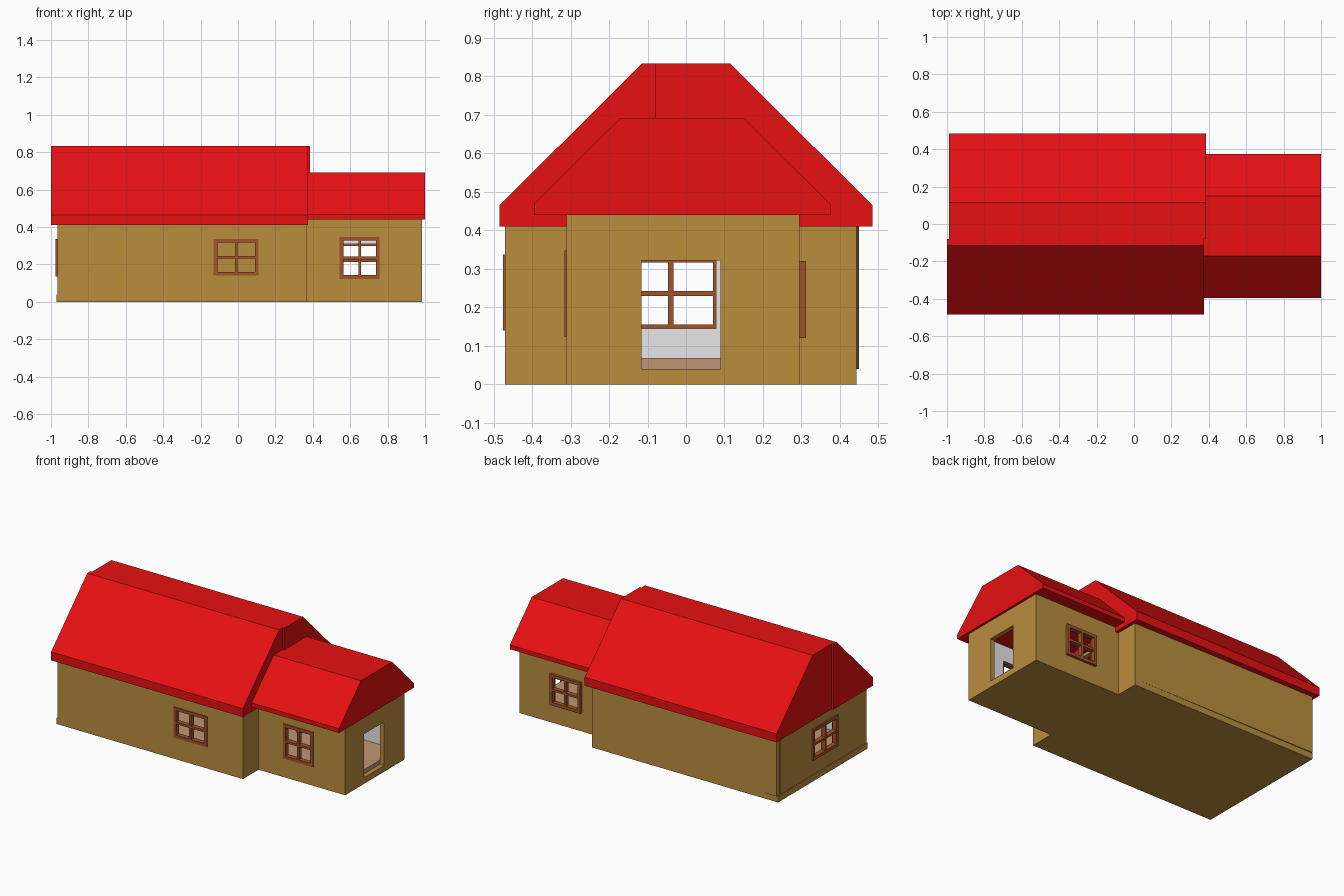
import bpy, bmesh
from mathutils import Vector

cube = bpy.data.objects.get("Cube")
if cube:
    bpy.data.objects.remove(cube, do_unlink=True)


def material(name, r, g, b):
    m = bpy.data.materials.new(name)
    m.use_nodes = True
    m.diffuse_color = (r, g, b, 1)
    m.node_tree.nodes["Principled BSDF"].inputs["Base Color"].default_value = (r, g, b, 1)
    return m


RED = material("roof red", 0.8, 0.005, 0.006)
OCHRE = material("wall ochre", 0.49, 0.27, 0.048)
PLASTER = material("inner plaster", 0.8, 0.8, 0.8)
TAN = material("floor tan", 0.52, 0.31, 0.177)
WOOD = material("window wood", 0.36, 0.085, 0.023)
THICK = 0.03


def finish(name, bm, *mats):
    bmesh.ops.recalc_face_normals(bm, faces=bm.faces)
    mesh = bpy.data.meshes.new(name)
    bm.to_mesh(mesh)
    bm.free()
    for m in mats:
        mesh.materials.append(m)
    ob = bpy.data.objects.new(name, mesh)
    bpy.context.collection.objects.link(ob)
    return ob


def prism(name, outline, offset, mat):
    """Extrude a closed outline of 3D points along an offset."""
    bm = bmesh.new()
    face = bm.faces.new([bm.verts.new(p) for p in outline])
    new = bmesh.ops.extrude_face_region(bm, geom=[face])["geom"]
    bmesh.ops.translate(bm, vec=offset, verts=[v for v in new if isinstance(v, bmesh.types.BMVert)])
    return finish(name, bm, mat)


def box(name, x0, x1, y0, y1, z0, z1, mat):
    outline = [(x0, y0, z0), (x1, y0, z0), (x1, y1, z0), (x0, y1, z0)]
    return prism(name, outline, (0, 0, z1 - z0), mat)


def panel(name, start, along, us, zs, holes, depth, *mats):
    """Upright slab with rectangular holes; depth runs into the house."""
    along = Vector(along).normalized()
    inward = Vector((-along.y, along.x, 0))
    bm = bmesh.new()
    grid = [[bm.verts.new(Vector(start) + along * u + Vector((0, 0, z))) for z in zs] for u in us]
    for i in range(len(us) - 1):
        for j in range(len(zs) - 1):
            if (i, j) not in holes:
                bm.faces.new((grid[i][j], grid[i + 1][j], grid[i + 1][j + 1], grid[i][j + 1]))
    new = bmesh.ops.extrude_face_region(bm, geom=list(bm.faces))["geom"]
    bmesh.ops.translate(bm, vec=inward * depth, verts=[v for v in new if isinstance(v, bmesh.types.BMVert)])
    bmesh.ops.delete(bm, geom=[v for v in bm.verts if not v.link_faces], context='VERTS')
    bmesh.ops.recalc_face_normals(bm, faces=bm.faces)
    if len(mats) > 1:
        for f in bm.faces:
            if f.normal.dot(inward) > 0.9:
                f.material_index = 1
    return finish(name, bm, *mats)


def wall(name, p, q, top, hole=None, inner=PLASTER):
    """Wall from p to q, anticlockwise round the house; hole is (u0, u1, z0, z1)."""
    a, b = Vector((*p, 0)), Vector((*q, 0))
    length, base = (b - a).length, 0.04
    if not hole:
        return panel(name, a, b - a, [0, length], [base, top], [], THICK, OCHRE, inner)
    u0, u1, z0, z1 = hole
    zs = [base, z0, z1, top] if z0 > base else [base, z1, top]
    return panel(name, a, b - a, [0, u0, u1, length], zs, [(1, len(zs) - 3)], THICK, OCHRE, inner)


def window(name, p, along, width, z0, z1, depth=0.03):
    """Four-pane frame."""
    bar, half = 0.02, 0.007

    def steps(lo, hi):
        mid = (lo + hi) / 2
        return [lo, lo + bar, mid - half, mid + half, hi - bar, hi]

    panes = [(1, 1), (1, 3), (3, 1), (3, 3)]
    return panel(name, (*p, 0), (*along, 0), steps(0, width), steps(z0, z1), panes, depth, WOOD)


# Foundations and floors
box("main_foundation", -0.97, 0.365, -0.47, 0.443, 0, 0.04, OCHRE)
box("annex_foundation", 0.365, 0.985, -0.31, 0.295, 0, 0.04, OCHRE)
box("main_floor", -0.935, 0.335, -0.44, 0.413, 0.04, 0.068, TAN)
box("annex_floor", 0.335, 0.955, -0.28, 0.265, 0.04, 0.068, TAN)

# Main room walls
L, R, F, B = -0.965, 0.365, -0.47, 0.443
wall("main_front_wall", (L, F), (R, F), 0.42, (0.85, 1.06, 0.155, 0.32))
wall("main_right_wall", (R, F + THICK), (R, B - THICK), 0.42, (0.30, 0.56, 0.04, 0.39))
wall("main_back_wall", (R, B), (L, B + 0.007), 0.42, inner=OCHRE)
wall("main_left_wall", (L, B - THICK), (L, F + THICK), 0.42, (0.335, 0.57, 0.145, 0.325))

# Annex walls
AR, AF, AB = 0.985, -0.31, 0.295
wall("annex_front_wall", (R, AF), (AR, AF), 0.45, (0.188, 0.382, 0.133, 0.337))
wall("annex_right_wall", (AR, AF + THICK), (AR, AB - THICK), 0.45, (0.165, 0.37, 0.04, 0.322))
wall("annex_back_wall", (AR, AB), (R, AB), 0.45, (0.235, 0.435, 0.13, 0.31))

# Windows
window("main_front_window", (-0.13, F - 0.006), (1, 0), 0.24, 0.14, 0.337)
window("main_left_window", (L - 0.01, 0.09), (0, -1), 0.26, 0.135, 0.337)
window("annex_front_window", (0.543, AF - 0.006), (1, 0), 0.214, 0.123, 0.347)
window("annex_back_window", (0.76, AB + 0.017), (-1, 0), 0.22, 0.12, 0.32)

# Main roof in two slightly staggered lengths
SPLIT = -0.08
front_half = [(-0.485, 0.41), (-0.485, 0.465), (-0.115, 0.833), (SPLIT, 0.833), (SPLIT, 0.41)]
back_half = [(SPLIT, 0.41), (SPLIT, 0.833), (0.115, 0.833), (0.485, 0.465), (0.485, 0.41)]
annex = [(-0.395, 0.44), (-0.395, 0.468), (-0.17, 0.692), (0.15, 0.692), (0.375, 0.468), (0.375, 0.44)]
for name, x0, x1, profile in (
    ("main_roof_front", -1.0, 0.375, front_half),
    ("main_roof_back", -0.988, 0.386, back_half),
    ("annex_roof", 0.37, 1.0, annex),
):
    prism(name, [(x0, y, z) for y, z in profile], (x1 - x0, 0, 0), RED)
